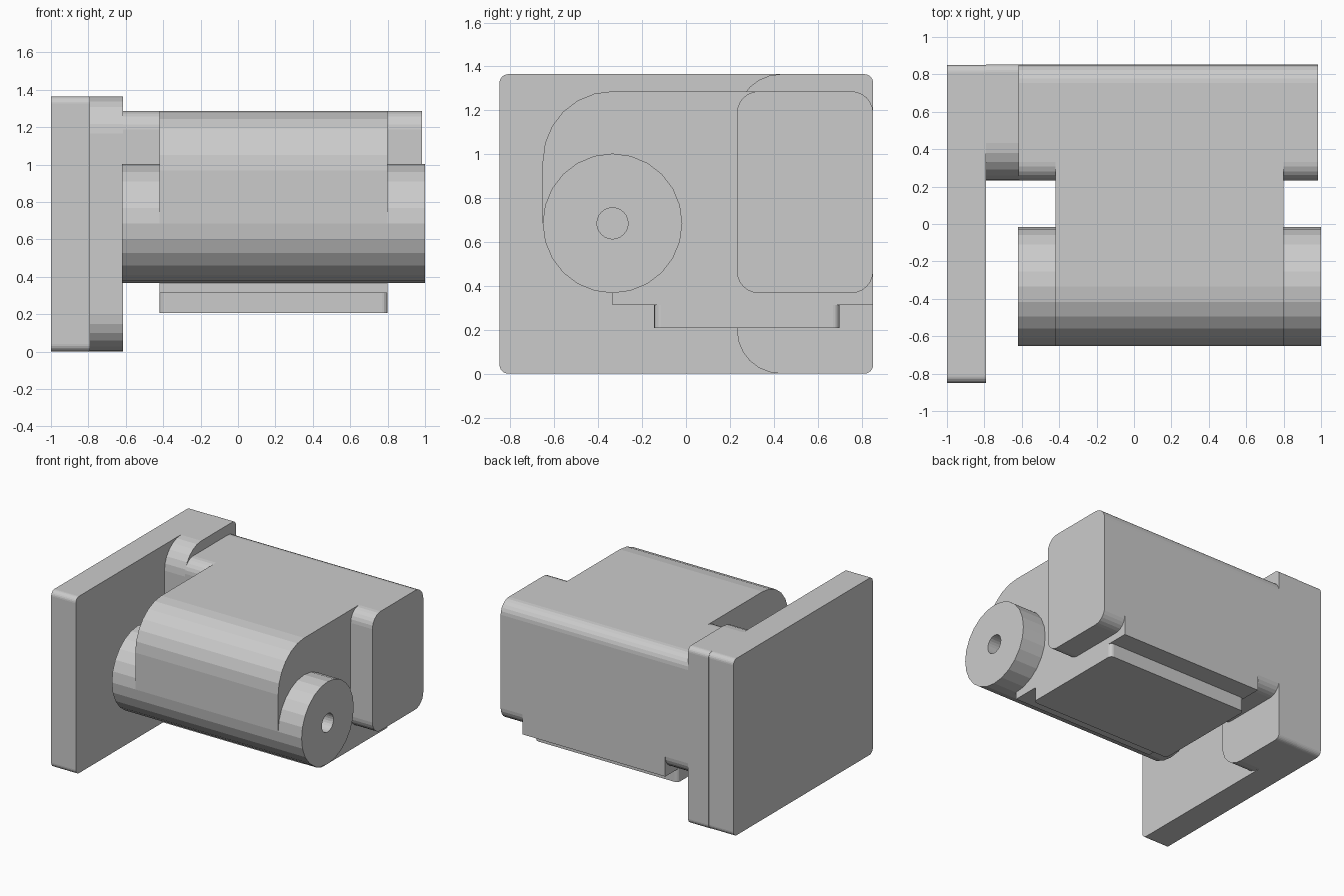
import bpy, bmesh
from math import sin, cos, pi

if "Cube" in bpy.data.objects:
    bpy.data.objects.remove(bpy.data.objects["Cube"])

def arc(cy, cz, r, a0, a1, n=6):
    """Points of an arc in the YZ plane, angles in degrees."""
    return [(cy + r * cos((a0 + (a1 - a0) * i / n) * pi / 180),
             cz + r * sin((a0 + (a1 - a0) * i / n) * pi / 180)) for i in range(n + 1)]

def rounded(y0, y1, z0, z1, r_front, r_back):
    """Rounded rectangle with separate radii for the front and back corners."""
    f, b = r_front, r_back
    return (arc(y1 - b, z0 + b, b, -90, 0) + arc(y1 - b, z1 - b, b, 0, 90)
            + arc(y0 + f, z1 - f, f, 90, 180) + arc(y0 + f, z0 + f, f, 180, 270))

def extrude_x(name, profile, x0, x1):
    """Extrude a YZ profile along x."""
    bm = bmesh.new()
    face = bm.faces.new([bm.verts.new((x0, y, z)) for y, z in profile])
    ext = bmesh.ops.extrude_face_region(bm, geom=[face])
    verts = [v for v in ext["geom"] if isinstance(v, bmesh.types.BMVert)]
    bmesh.ops.translate(bm, verts=verts, vec=(x1 - x0, 0, 0))
    bmesh.ops.recalc_face_normals(bm, faces=bm.faces[:])
    mesh = bpy.data.meshes.new(name)
    bm.to_mesh(mesh)
    bm.free()
    obj = bpy.data.objects.new(name, mesh)
    bpy.context.collection.objects.link(obj)
    return obj

BODY_X0, BODY_X1 = -0.42, 0.80
CY, CZ, R = -0.335, 0.685, 0.318      # pivot centre and radius

# End plate and its thicker rear pad
extrude_x("end_plate", rounded(-0.85, 0.85, 0, 1.365, 0.04, 0.04), -1.0, -0.79)
extrude_x("plate_pad", rounded(0.232, 0.853, 0, 1.365, 0.20, 0.04), -0.79, -0.615)

# Rear block ends on both sides of the body
rear = rounded(0.232, 0.853, 0.367, 1.287, 0.10, 0.10)
extrude_x("rear_block_left", rear, -0.615, BODY_X0)
extrude_x("rear_block_right", rear, BODY_X1, 0.985)

# Main body: round nose, flat top, stepped underside
body_profile = (arc(0.753, 1.187, 0.10, 0, 90)
                + arc(CY, 0.969, R, 90, 180)
                + arc(CY, CZ, R, 180, 270, 6)
                + [(CY, 0.313), (0.853, 0.313)])
body = extrude_x("main_body", body_profile, BODY_X0, BODY_X1)

# Foot slab below the body, with softened vertical corners
foot = extrude_x("foot_slab", [(-0.145, 0.207), (0.70, 0.207), (0.70, 0.313), (-0.145, 0.313)],
                 BODY_X0, BODY_X1)
bm = bmesh.new()
bm.from_mesh(foot.data)
upright = [e for e in bm.edges if abs(e.verts[0].co.z - e.verts[1].co.z) > 0.05]
bmesh.ops.bevel(bm, geom=upright, offset=0.03, segments=4, profile=0.5, affect='EDGES')
bm.to_mesh(foot.data)
bm.free()

# Pivot bosses at both ends of the nose
circle = arc(CY, CZ, R, 0, 345, 23)
bosses = [extrude_x("pivot_boss_left", circle, -0.62, BODY_X0),
          extrude_x("pivot_boss_right", circle, BODY_X1, 1.0)]

# Pin hole through the bosses and the body
cutter = extrude_x("pin_hole_cutter", arc(CY, CZ, 0.071, 0, 345, 23), -0.7, 1.1)
cutter.hide_render = True
for obj in [body] + bosses:
    mod = obj.modifiers.new("pin_hole", 'BOOLEAN')
    mod.operation = 'DIFFERENCE'
    mod.solver = 'EXACT'
    mod.object = cutter
    bpy.context.view_layer.objects.active = obj
    bpy.ops.object.modifier_apply(modifier=mod.name)
bpy.data.objects.remove(cutter)
